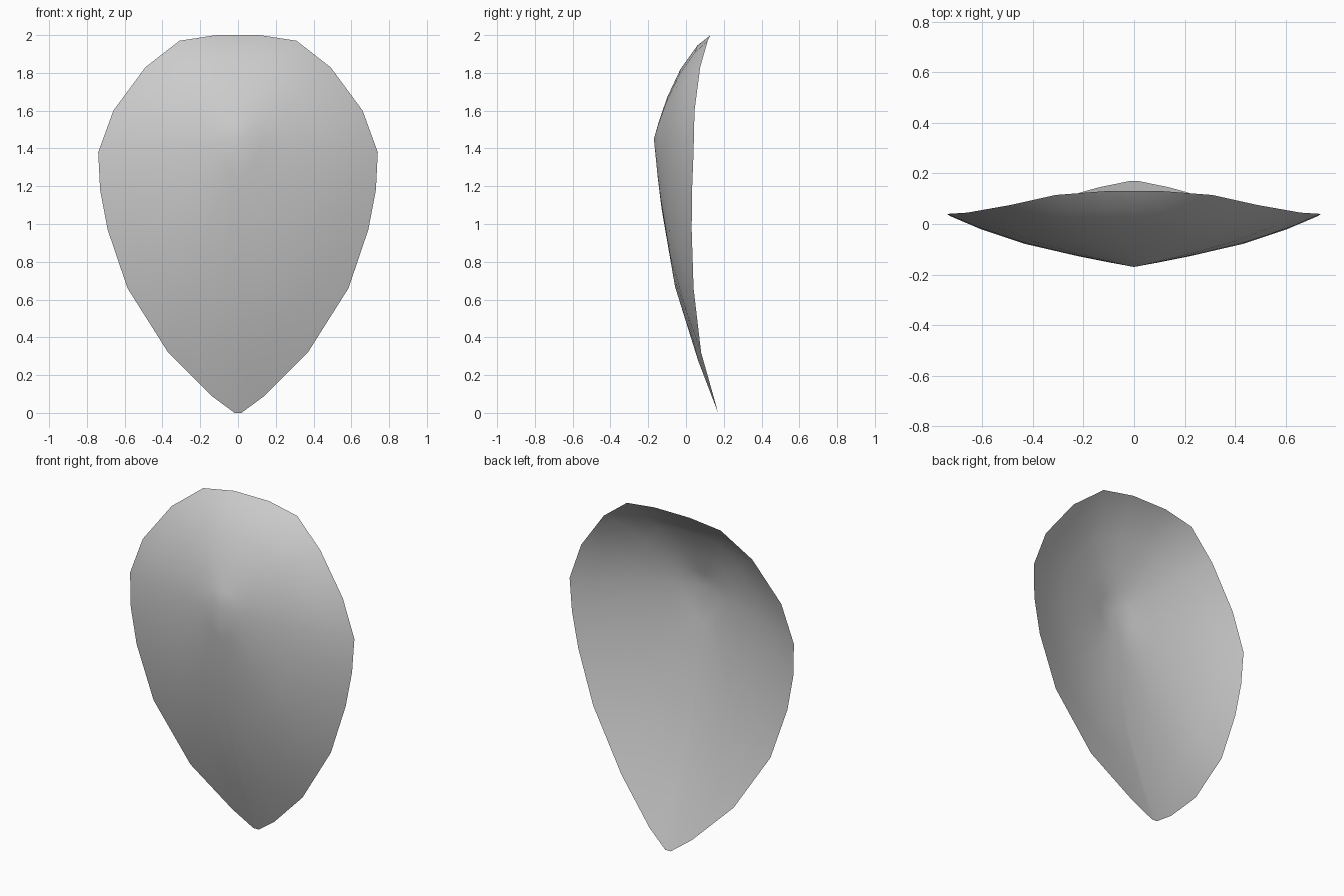
import bpy, bmesh, math
from mathutils import Vector

if "Cube" in bpy.data.objects:
    bpy.data.objects.remove(bpy.data.objects["Cube"])

# Right half of the rim, bottom tip to top (x, y, z)
half = [(0.018, .17, 0), (.14, .145, .09), (.37, .08, .32), (.585, .04, .66),
        (.69, .03, .97), (.73, .032, 1.18), (.74, .04, 1.38), (.66, .045, 1.6),
        (.49, .075, 1.83), (.31, .115, 1.97), (.115, .13, 2.0)]
rim = [(0, .17, 0)] + half + [(0, .13, 2.0)] + [(-x, y, z) for x, y, z in reversed(half)]
apex = Vector((0, -.17, 1.45))

# Depth profile along each ray: (fraction outward, fraction of depth)
UP = [(.16, .083), (.40, .233), (.67, .467), (.90, .767), (1, 1)]
SIDE = [(.16, .115), (.36, .265), (.60, .47), (.835, .75), (1, 1)]
DOWN = [(.14, .06), (.255, .12), (.54, .33), (.81, .69), (1, 1)]

bm = bmesh.new()
centre = bm.verts.new(apex)
rays = []
for p in rim:
    d = Vector(p) - apex
    c = d.z / math.hypot(d.x, d.z)
    prof, w = (UP if c > 0 else DOWN), c * c
    ray = []
    for (t0, g0), (t1, g1) in zip(SIDE, prof):
        t, g = t0 + (t1 - t0) * w, g0 + (g1 - g0) * w
        ray.append(bm.verts.new((apex.x + d.x * t, apex.y + d.y * g, apex.z + d.z * t)))
    rays.append(ray)

# Fan around the apex, then rings of quads out to the rim
for a, b in zip(rays, rays[1:] + rays[:1]):
    bm.faces.new((centre, a[0], b[0]))
    for i in range(len(a) - 1):
        bm.faces.new((a[i], a[i + 1], b[i + 1], b[i]))
bm.normal_update()
if sum(f.normal.y for f in bm.faces) > 0:
    bmesh.ops.reverse_faces(bm, faces=bm.faces[:])
for f in bm.faces:
    f.smooth = True

mesh = bpy.data.meshes.new("curved_petal_shell")
bm.to_mesh(mesh)
bm.free()
bpy.context.collection.objects.link(bpy.data.objects.new("curved_petal_shell", mesh))
